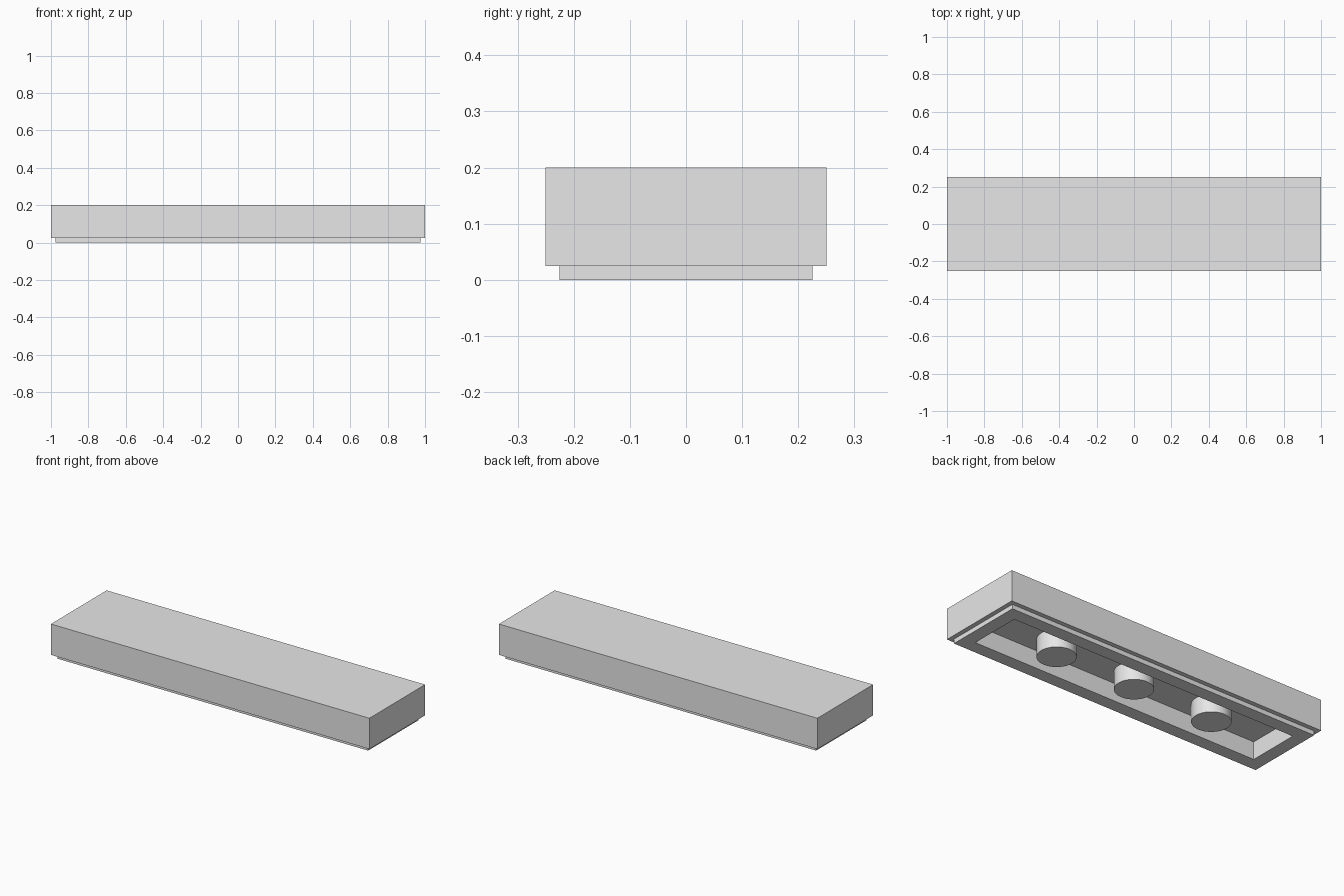
import bpy
import bmesh
import math
from mathutils import Matrix

cube = bpy.data.objects.get("Cube")
if cube:
    bpy.data.objects.remove(cube, do_unlink=True)

# One light grey plastic
grey = bpy.data.materials.new("light grey plastic")
grey.use_nodes = True
grey.diffuse_color = (0.8, 0.8, 0.8, 1)
grey.node_tree.nodes["Principled BSDF"].inputs["Base Color"].default_value = grey.diffuse_color

CAVITY_TOP = 0.1


def add_object(name, bm):
    bmesh.ops.recalc_face_normals(bm, faces=bm.faces)
    mesh = bpy.data.meshes.new(name)
    bm.to_mesh(mesh)
    bm.free()
    mesh.materials.append(grey)
    obj = bpy.data.objects.new(name, mesh)
    bpy.context.collection.objects.link(obj)
    return obj


def rectangle(bm, hx, hy, z):
    corners = ((-1, -1), (1, -1), (1, 1), (-1, 1))
    return [bm.verts.new((sx * hx, sy * hy, z)) for sx, sy in corners]


# Tile shell: top, outer wall, recessed foot, rim and hollow underside
bm = bmesh.new()
profile = [
    (1.0, 0.25, 0.2),
    (1.0, 0.25, 0.025),
    (0.975, 0.225, 0.025),
    (0.975, 0.225, 0),
    (0.9, 0.15, 0),
    (0.9, 0.15, CAVITY_TOP),
]
rings = [rectangle(bm, *p) for p in profile]
for a, b in zip(rings, rings[1:]):
    for i in range(4):
        j = (i + 1) % 4
        bm.faces.new((a[i], b[i], b[j], a[j]))
bm.faces.new(rings[0])
bm.faces.new(rings[-1])
add_object("tile_shell", bm)

# Three round pins hanging from the cavity ceiling
for name, x in (("right_pin", -0.5), ("middle_pin", 0), ("left_pin", 0.5)):
    bm = bmesh.new()
    bmesh.ops.create_cone(
        bm, cap_ends=True, segments=32, radius1=0.1, radius2=0.1, depth=CAVITY_TOP,
        matrix=Matrix.Translation((x, 0, CAVITY_TOP / 2)))
    pin = add_object(name, bm)
    bpy.ops.object.select_all(action="DESELECT")
    pin.select_set(True)
    bpy.context.view_layer.objects.active = pin
    bpy.ops.object.shade_smooth_by_angle(angle=math.radians(30))
